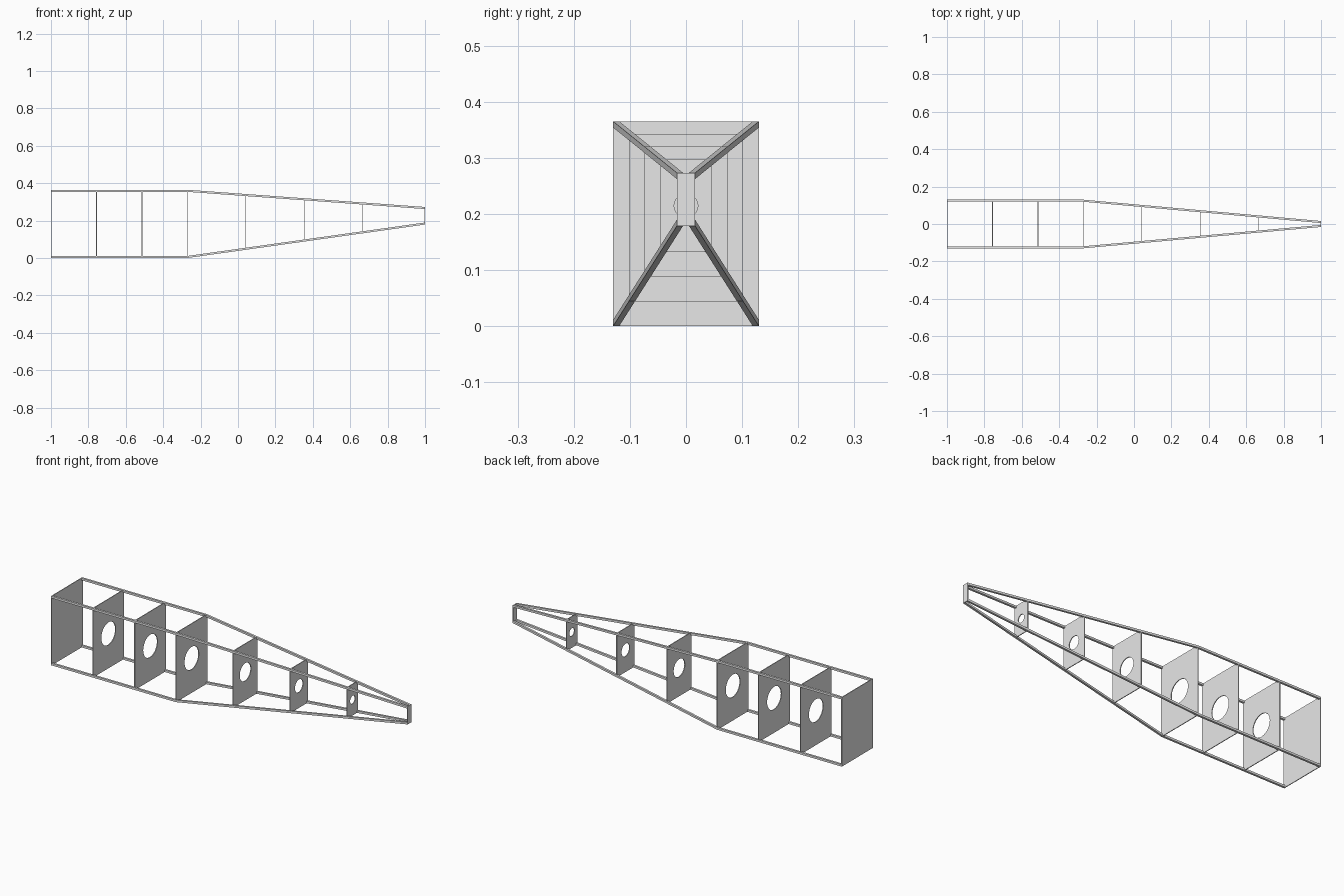
import bpy, bmesh, math
from mathutils import Vector

cube = bpy.data.objects.get("Cube")
if cube:
    bpy.data.objects.remove(cube, do_unlink=True)

# One plain grey for the whole frame
grey = bpy.data.materials.new("light grey")
grey.use_nodes = True
grey.diffuse_color = (0.8, 0.8, 0.8, 1)
grey.node_tree.nodes["Principled BSDF"].inputs["Base Color"].default_value = grey.diffuse_color

KINK = -0.272     # where the straight bay ends and the taper begins
BAR = 0.011       # longeron section
SHEET = 0.004     # bulkhead thickness
HOLE = 0.46       # hole radius relative to half width


def section(x):
    """Half width, bottom and top of the frame at x."""
    t = max(0, (x - KINK) / (1 - KINK))
    return 0.13 - 0.114 * t, 0.179 * t, 0.365 - 0.092 * t


def make_object(name, bm):
    bmesh.ops.recalc_face_normals(bm, faces=bm.faces)
    mesh = bpy.data.meshes.new(name)
    bm.to_mesh(mesh)
    bm.free()
    mesh.materials.append(grey)
    obj = bpy.data.objects.new(name, mesh)
    bpy.context.collection.objects.link(obj)
    return obj


def add_loop(bm, points):
    verts = [bm.verts.new(p) for p in points]
    return [bm.edges.new((v, verts[i - 1])) for i, v in enumerate(verts)]


def longeron(name, side, upper):
    """Square bar following one corner of the frame."""
    bm = bmesh.new()
    rings = []
    for x in (-1, KINK, 1):
        half, bottom, top = section(x)
        y, z = side * half, top if upper else bottom
        y2, z2 = y - side * BAR, z + (-BAR if upper else BAR)
        rings.append([bm.verts.new((x, *p)) for p in ((y, z), (y2, z), (y2, z2), (y, z2))])
    for a, b in zip(rings, rings[1:]):
        for i in range(4):
            bm.faces.new((a[i - 1], a[i], b[i], b[i - 1]))
    bm.faces.new(rings[0])
    bm.faces.new(rings[-1])
    make_object(name, bm)


def bulkhead(name, x, pierced):
    """Thin rectangular sheet, with a round lightening hole if pierced."""
    half, bottom, top = section(x)
    bm = bmesh.new()
    edges = add_loop(bm, [(x, -half, bottom), (x, half, bottom), (x, half, top), (x, -half, top)])
    if pierced:
        centre = Vector((x, 0, (bottom + top) / 2))
        angles = [math.tau * i / 40 for i in range(40)]
        edges += add_loop(bm, [centre + HOLE * half * Vector((0, math.cos(a), math.sin(a)))
                               for a in angles])
    bmesh.ops.triangle_fill(bm, use_beauty=True, edges=edges, normal=(1, 0, 0))
    solid = make_object(name, bm).modifiers.new("thickness", "SOLIDIFY")
    solid.thickness = SHEET
    solid.offset = 0


# Four corner longerons
for side, side_name in ((1, "back"), (-1, "front")):
    for upper in (True, False):
        longeron(f"{'upper' if upper else 'lower'}_{side_name}_longeron", side, upper)

# Solid end plates and pierced bulkheads between them
bulkhead("wide_end_plate", -1 + SHEET / 2, False)
bulkhead("narrow_end_plate", 1 - SHEET / 2, False)
for i, x in enumerate((-0.757, -0.513, KINK, 0.041, 0.354, 0.667)):
    bulkhead(f"bulkhead_{i + 1}", x, True)
